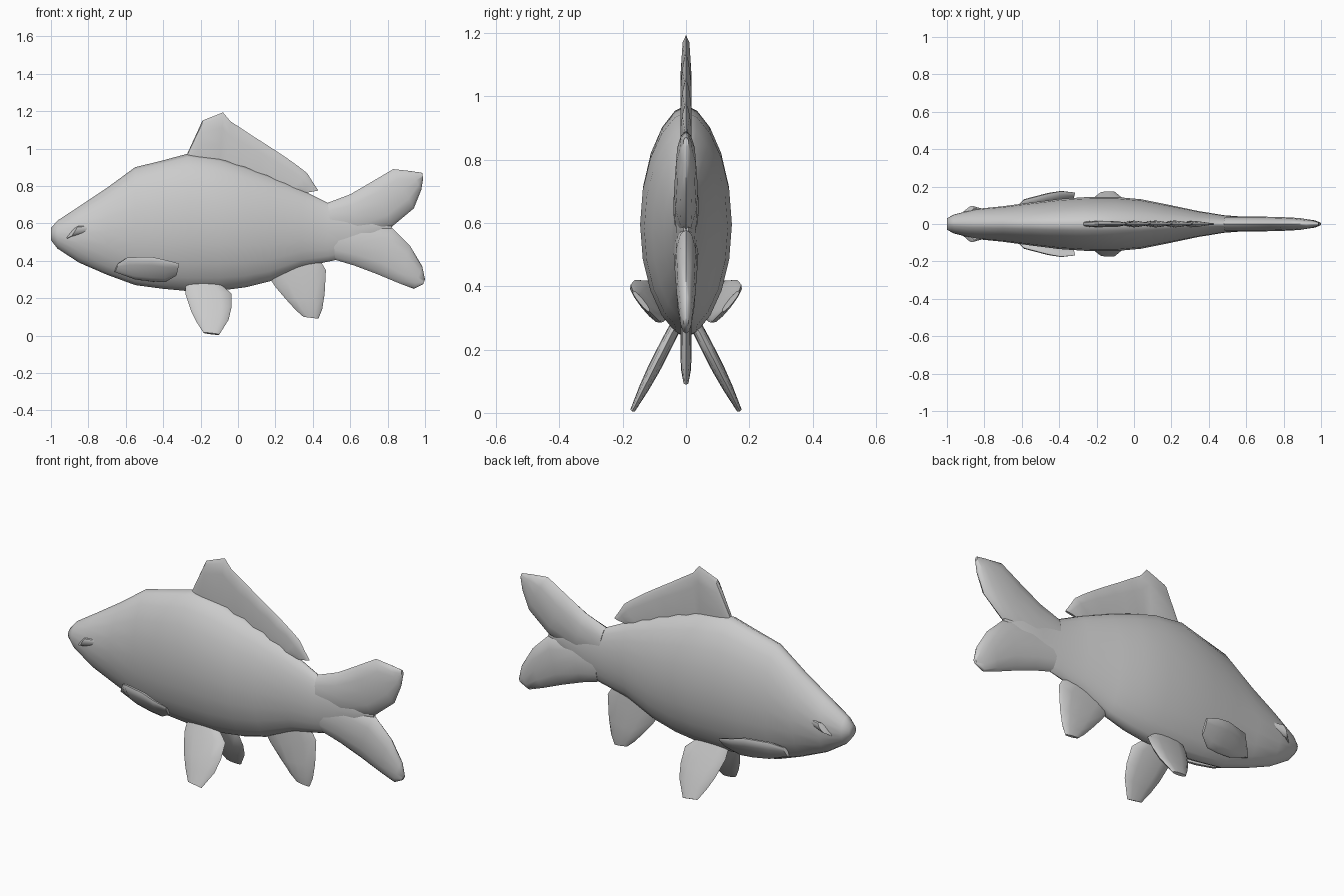
import bpy, bmesh, math
from mathutils import Vector

skin = bpy.data.materials.new("fish_grey")
skin.diffuse_color = (0.6, 0.6, 0.6, 1)


def loft(name, ribs, normal=(0, 1, 0), n=6, power=1.0, angle=40):
    """Skin a run of lens-shaped ribs (start, end, half thickness)."""
    normal = Vector(normal).normalized()
    bm = bmesh.new()
    rings = []
    for a, b, w in ribs:
        a, b = Vector(a), Vector(b)
        ring = []
        for i in range(2 * n):
            t = math.pi * i / n
            s = math.sin(t)
            off = math.copysign(abs(s) ** power, s) * w if i % n else 0
            ring.append(bm.verts.new(a.lerp(b, (1 - math.cos(t)) / 2) + normal * off))
        rings.append(ring)
    for r, q in zip(rings, rings[1:]):
        for i in range(2 * n):
            j = (i + 1) % (2 * n)
            bm.faces.new((r[i], r[j], q[j], q[i]))
    bm.faces.new(rings[0])
    bm.faces.new(rings[-1])
    bmesh.ops.recalc_face_normals(bm, faces=bm.faces)
    me = bpy.data.meshes.new(name)
    bm.to_mesh(me)
    bm.free()
    me.materials.append(skin)
    ob = bpy.data.objects.new(name, me)
    bpy.context.collection.objects.link(ob)
    bpy.ops.object.select_all(action='DESELECT')
    ob.select_set(True)
    bpy.context.view_layer.objects.active = ob
    bpy.ops.object.shade_smooth_by_angle(angle=math.radians(angle))
    return ob


def flat(rows):
    """Ribs in the middle plane, from (x, z, x, z, half thickness)."""
    return [((x, 0, z), (u, 0, v), w) for x, z, u, v, w in rows]


# Body: x, belly height, back height, half width
body = [(-1, .51, .575, .03), (-.965, .465, .615, .05), (-.85, .39, .69, .08),
        (-.7, .325, .79, .095), (-.55, .27, .90, .115), (-.4, .25, .937, .134),
        (-.27, .238, .972, .143), (-.1, .24, .95, .145), (.04, .258, .905, .132),
        (.17, .29, .855, .106), (.34, .365, .78, .07), (.48, .395, .71, .047),
        (.6, .42, .71, .038), (.72, .49, .67, .03), (.82, .565, .595, .008)]
loft("body", flat([(x, lo, x, hi, w) for x, lo, hi, w in body]), n=10, power=1.2, angle=60)

# Tail lobes
loft("tail_upper_lobe", flat([
    (.5, .53, .48, .71, .04), (.65, .53, .6, .755, .04), (.82, .58, .72, .825, .038),
    (.94, .68, .83, .89, .032), (.98, .78, .92, .88, .02), (.99, .84, .985, .87, .008)]), angle=60)
loft("tail_lower_lobe", flat([
    (.5, .62, .52, .405, .04), (.65, .61, .62, .375, .038), (.82, .58, .74, .33, .036),
    (.92, .48, .86, .28, .03), (.985, .37, .94, .25, .02), (1, .3, .99, .275, .008)]), angle=60)

# Dorsal fin with raised rays
loft("dorsal_fin", flat([
    (-.27, .88, -.27, .975, .012), (-.22, .88, -.19, 1.15, .018), (-.1, .86, -.08, 1.193, .016),
    (-.07, .85, -.04, 1.145, .008), (-.03, .84, .03, 1.10, .018), (.02, .83, .09, 1.06, .008),
    (.08, .82, .15, 1.022, .018), (.13, .80, .21, .983, .008), (.18, .78, .26, .95, .018),
    (.23, .77, .32, .907, .008), (.27, .76, .37, .868, .016), (.32, .755, .40, .82, .010),
    (.36, .763, .43, .775, .006)]), power=.6)

# Anal fin
loft("anal_fin", flat([
    (.16, .32, .44, .40, .016), (.20, .26, .47, .35, .018), (.26, .19, .463, .22, .018),
    (.31, .135, .45, .14, .016), (.35, .10, .43, .09, .008)]), power=.8)

for side, s in (("left", 1), ("right", -1)):
    # Pelvic fins splay outward below the belly
    rows = [(-.28, .30, -.11, .29, .018), (-.28, .22, -.035, .225, .02),
            (-.25, .13, -.035, .15, .02), (-.22, .07, -.05, .085, .016),
            (-.185, .015, -.1, .005, .008)]
    loft(side + "_pelvic_fin",
         [((x, s * (.045 + (.25 - z) * .51), z), (u, s * (.045 + (.25 - v) * .51), v), w)
          for x, z, u, v, w in rows], normal=(0, .887, s * .46), power=.8)

    # Pectoral fins flare backward from the lower flank
    rows = [((-.66, .06, .34), (-.64, .075, .385), .01), ((-.55, .06, .30), (-.59, .128, .418), .02),
            ((-.46, .07, .288), (-.46, .162, .42), .022), ((-.39, .08, .285), (-.39, .175, .405), .018),
            ((-.33, .115, .32), (-.315, .168, .385), .008)]
    loft(side + "_pectoral_fin",
         [((a[0], s * a[1], a[2]), (b[0], s * b[1], b[2]), w) for a, b, w in rows],
         normal=(0, .79, -s * .61), power=.8)

    # Cheek fold behind the mouth
    loft(side + "_cheek_fold",
         [((-.93, s * .05, .51), (-.89, s * .05, .565), .008),
          ((-.89, s * .075, .53), (-.855, s * .085, .585), .016),
          ((-.80, s * .07, .55), (-.79, s * .07, .585), .008)])
